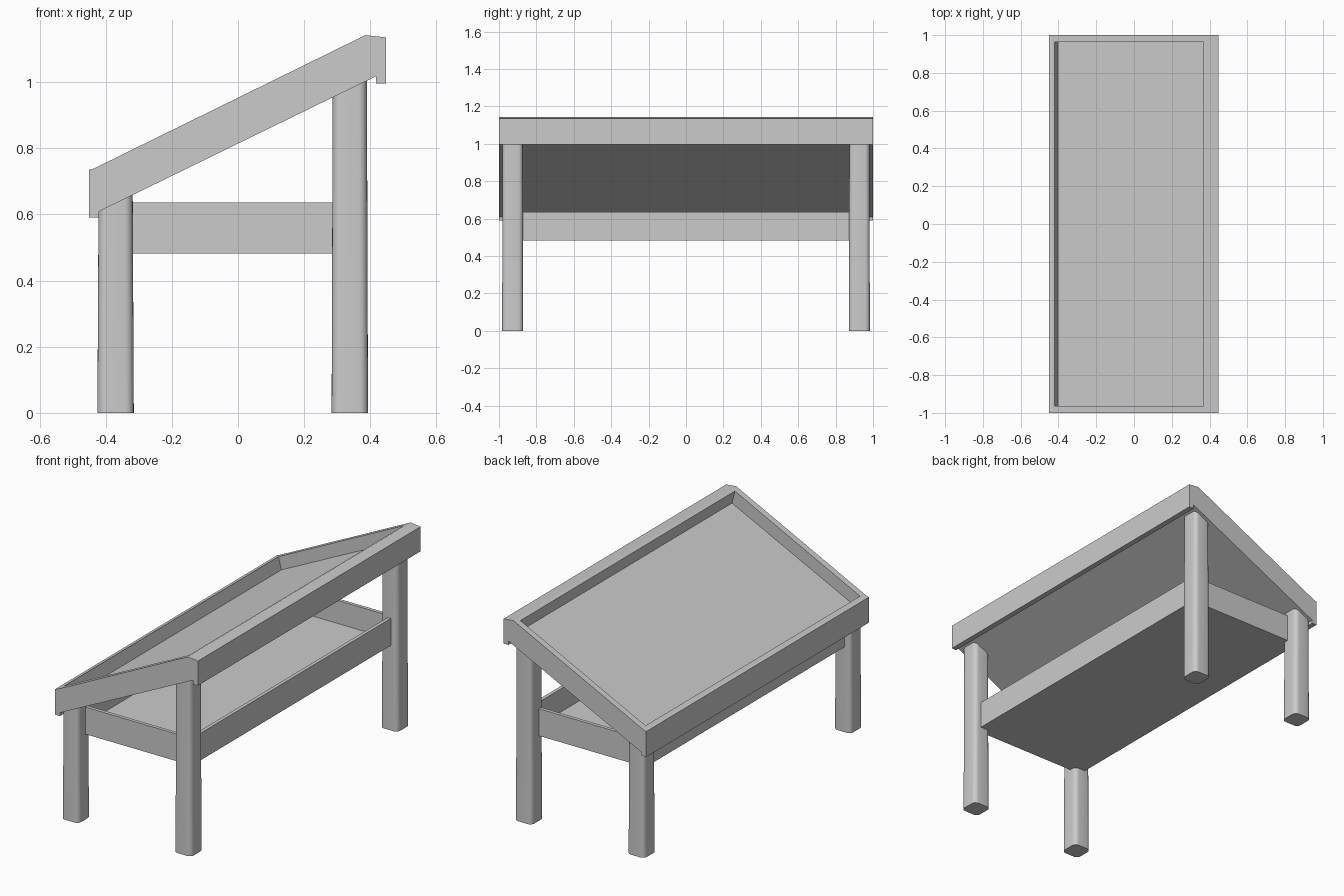
import bpy, bmesh, math

if "Cube" in bpy.data.objects:
    bpy.data.objects.remove(bpy.data.objects["Cube"])


def slope(x):
    # underside line of the tilted top
    return 0.814 + 0.488 * x


def make_object(name, bm):
    bmesh.ops.recalc_face_normals(bm, faces=bm.faces)
    mesh = bpy.data.meshes.new(name)
    bm.to_mesh(mesh)
    bm.free()
    obj = bpy.data.objects.new(name, mesh)
    bpy.context.collection.objects.link(obj)
    return obj


def prism(name, profile, half_y):
    # x-z profile extruded symmetrically along y
    bm = bmesh.new()
    a = [bm.verts.new((x, -half_y, z)) for x, z in profile]
    b = [bm.verts.new((x, half_y, z)) for x, z in profile]
    bm.faces.new(a)
    bm.faces.new(b)
    n = len(profile)
    for i in range(n):
        j = (i + 1) % n
        bm.faces.new((a[i], a[j], b[j], b[i]))
    return make_object(name, bm)


def hollow(obj, cutter):
    mod = obj.modifiers.new("hollow", 'BOOLEAN')
    mod.operation = 'DIFFERENCE'
    mod.solver = 'EXACT'
    mod.object = cutter
    cutter.hide_render = True
    cutter.hide_viewport = True
    cutter.display_type = 'WIRE'


# tilted display top with lips along the low and high edges
top = prism("sloped_top", [
    (-0.45, 0.59), (-0.45, 0.735), (-0.435, 0.739), (0.385, 1.142),
    (0.448, 1.135), (0.448, 0.995), (0.417, 0.995), (0.417, slope(0.417)),
    (-0.42, slope(-0.42)), (-0.42, 0.59)], 1.0)
# recess with walls leaning along the tilt
low, high, lean = -0.420, 0.367, 0.018
rim, floor = 0.138, 0.058
recess = prism("top_recess_cutter", [
    (low + lean, slope(low + lean) + floor),
    (high + lean, slope(high + lean) + floor),
    (high, slope(high) + rim), (high, 1.3), (low, 1.3),
    (low, slope(low) + rim)], 0.963)
hollow(top, recess)

# open storage shelf between the legs
shelf = prism("storage_shelf", [(-0.385, 0.482), (0.35, 0.482),
                                (0.35, 0.636), (-0.385, 0.636)], 0.915)
shelf_cut = prism("shelf_cutter", [(-0.365, 0.505), (0.33, 0.505),
                                   (0.33, 0.8), (-0.365, 0.8)], 0.895)
hollow(shelf, shelf_cut)


def leg(name, cx, cy):
    # rounded square, gently tapered, top cut to the slope
    ring = []
    r = 0.026
    for sx, sy, start in ((1, 1, 0), (-1, 1, 90), (-1, -1, 180), (1, -1, 270)):
        for k in range(6):
            t = math.radians(start + 18 * k)
            ring.append((sx * (0.055 - r) + r * math.cos(t),
                         sy * (0.056 - r) + r * math.sin(t)))
    bm = bmesh.new()
    bottom = [bm.verts.new((cx + x, cy + y, 0)) for x, y in ring]
    upper = [bm.verts.new((cx + 0.94 * x, cy + 0.96 * y, slope(cx + 0.94 * x) + 0.01))
             for x, y in ring]
    bm.faces.new(bottom)
    bm.faces.new(upper)
    n = len(ring)
    for i in range(n):
        j = (i + 1) % n
        bm.faces.new((bottom[i], bottom[j], upper[j], upper[i]))
    obj = make_object(name, bm)
    bpy.ops.object.select_all(action='DESELECT')
    obj.select_set(True)
    bpy.context.view_layer.objects.active = obj
    bpy.ops.object.shade_smooth_by_angle(angle=math.radians(35))


# short legs on the low side, tall legs on the high side
for side, cy in (("front", -0.927), ("back", 0.927)):
    leg("short_leg_" + side, -0.37, cy)
    leg("tall_leg_" + side, 0.338, cy)
